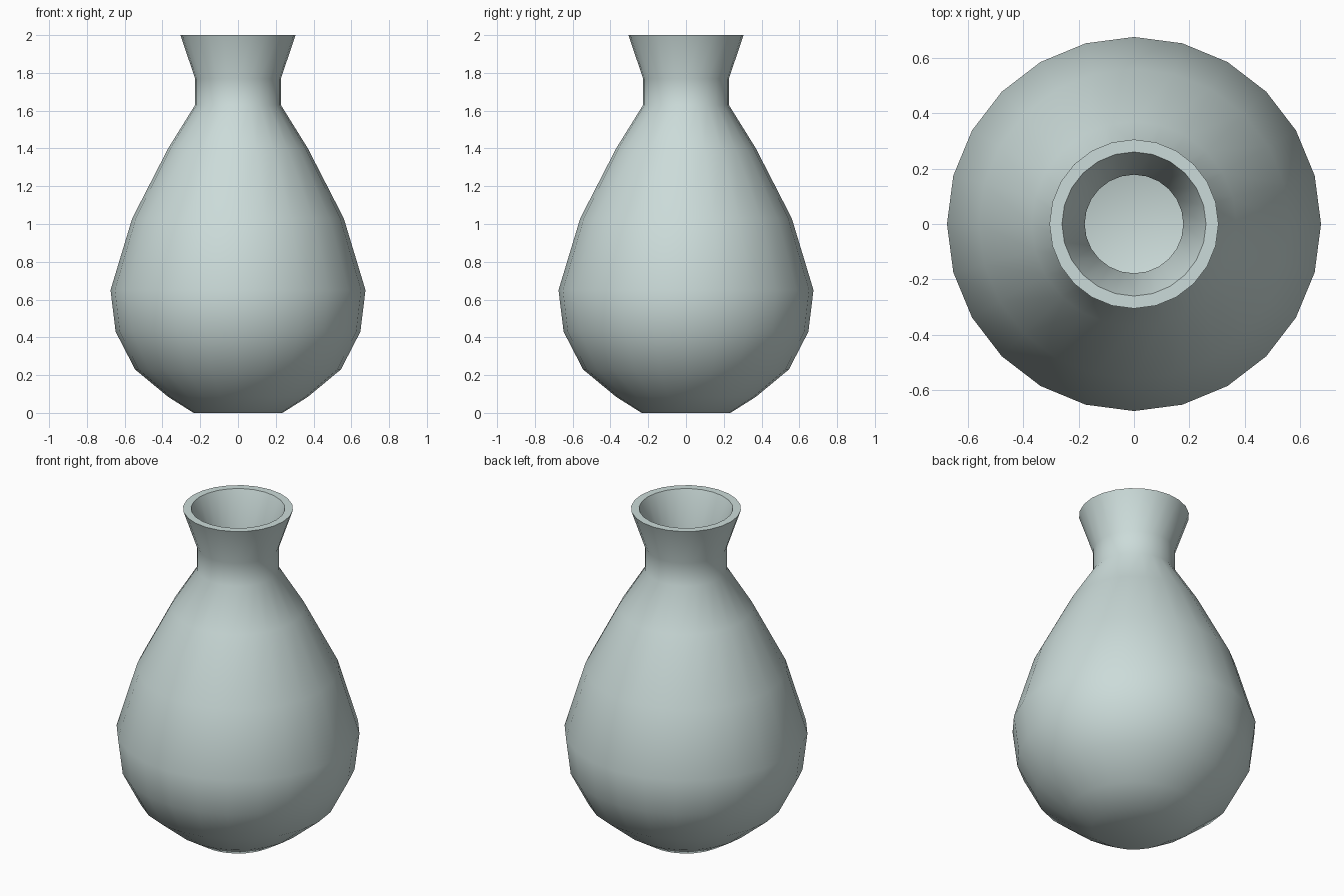
import bpy, bmesh, math

if "Cube" in bpy.data.objects:
    bpy.data.objects.remove(bpy.data.objects["Cube"])

SEGMENTS = 24

# Radius and height, from the foot up the outside, over the lip, down the inside
OUTSIDE = [(0.235, 0), (0.37, 0.085), (0.545, 0.23), (0.648, 0.43), (0.675, 0.65),
           (0.56, 1.03), (0.37, 1.40), (0.227, 1.63), (0.227, 1.77), (0.305, 2.0)]
INSIDE = [(0.26, 2.0), (0.178, 1.775), (0.178, 1.64), (0.325, 1.385), (0.512, 1.02),
          (0.628, 0.65), (0.604, 0.45), (0.512, 0.265), (0.345, 0.127), (0.22, 0.05)]


def lathe(name, profile, material):
    """Spin a profile around z and close both ends with a flat disc."""
    bm = bmesh.new()
    rings = []
    for r, z in profile:
        angles = [2 * math.pi * i / SEGMENTS for i in range(SEGMENTS)]
        rings.append([bm.verts.new((r * math.cos(a), r * math.sin(a), z)) for a in angles])
    for low, high in zip(rings, rings[1:]):
        for i in range(SEGMENTS):
            j = (i + 1) % SEGMENTS
            bm.faces.new((low[i], low[j], high[j], high[i]))
    bm.faces.new(rings[0][::-1])   # underside
    bm.faces.new(rings[-1])        # inner floor
    mesh = bpy.data.meshes.new(name)
    bm.to_mesh(mesh)
    bm.free()
    mesh.materials.append(material)
    obj = bpy.data.objects.new(name, mesh)
    bpy.context.collection.objects.link(obj)
    return obj


glaze = bpy.data.materials.new("pale_grey_green_glaze")
glaze.diffuse_color = (0.60, 0.71, 0.695, 1)
glaze.use_nodes = True
glaze.node_tree.nodes["Principled BSDF"].inputs["Base Color"].default_value = glaze.diffuse_color

# Hollow vase with a crisp lip
vase = lathe("vase", OUTSIDE + INSIDE, glaze)
bpy.context.view_layer.objects.active = vase
vase.select_set(True)
bpy.ops.object.shade_smooth_by_angle(angle=math.radians(45))
